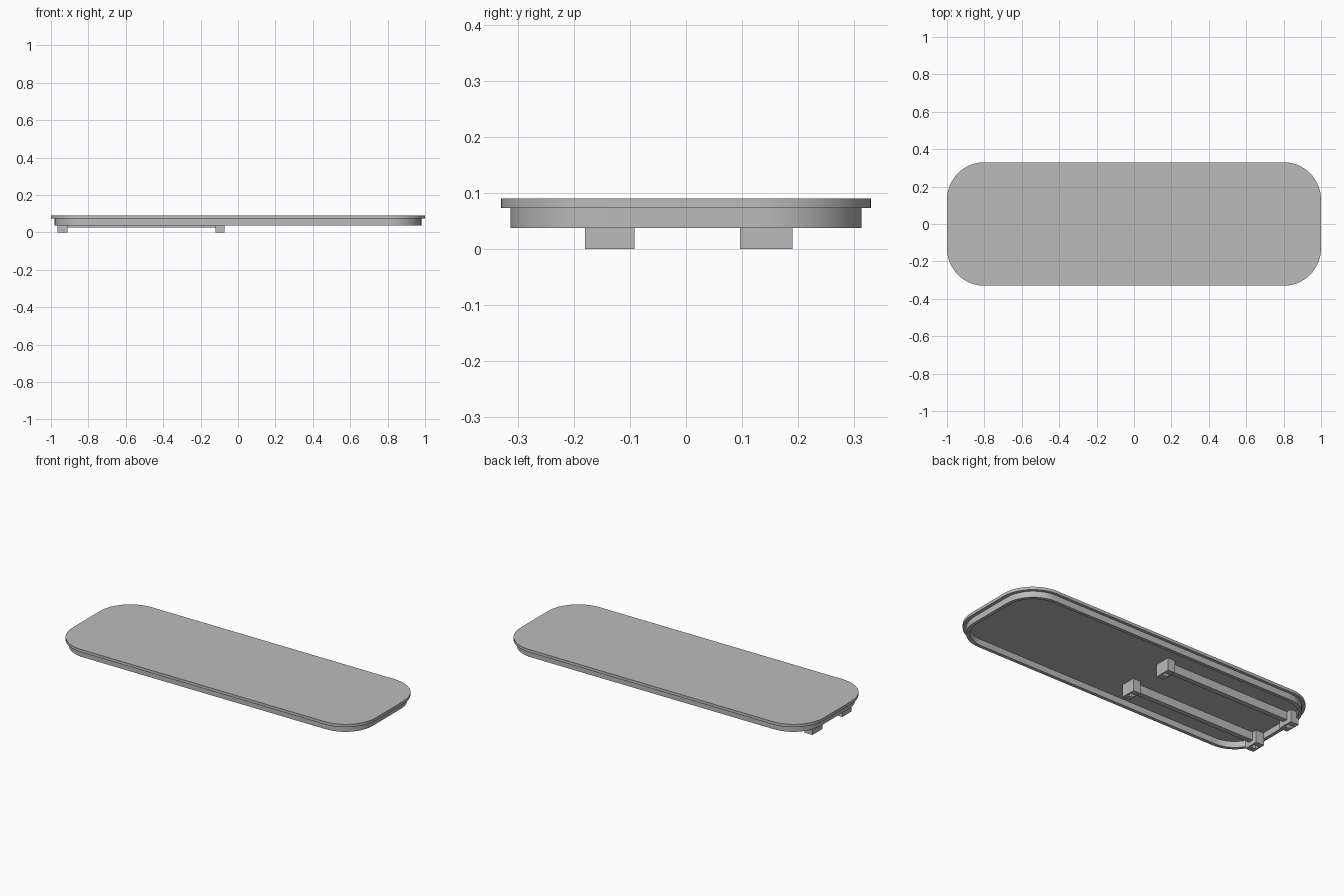
import bpy, bmesh
from math import cos, sin, pi

old = bpy.data.objects.get("Cube")
if old:
    bpy.data.objects.remove(old, do_unlink=True)

grey = bpy.data.materials.new("light_grey")
grey.use_nodes = True
colour = (0.5, 0.5, 0.5, 1)
grey.diffuse_color = colour
grey.node_tree.nodes["Principled BSDF"].inputs["Base Color"].default_value = colour


def finish(name, bm, smooth=False):
    bmesh.ops.recalc_face_normals(bm, faces=bm.faces)
    mesh = bpy.data.meshes.new(name)
    bm.to_mesh(mesh)
    bm.free()
    mesh.materials.append(grey)
    ob = bpy.data.objects.new(name, mesh)
    bpy.context.collection.objects.link(ob)
    if smooth:
        bpy.ops.object.select_all(action="DESELECT")
        ob.select_set(True)
        bpy.context.view_layer.objects.active = ob
        bpy.ops.object.shade_smooth_by_angle()
    return ob


def rounded_ring(bm, hx, hy, r, z, steps=16):
    verts = []
    for quarter, (sx, sy) in enumerate([(1, 1), (-1, 1), (-1, -1), (1, -1)]):
        for i in range(steps + 1):
            a = (quarter + i / steps) * pi / 2
            verts.append(bm.verts.new((sx * (hx - r) + r * cos(a),
                                       sy * (hy - r) + r * sin(a), z)))
    return verts


def bridge(bm, a, b):
    n = len(a)
    for i in range(n):
        j = (i + 1) % n
        bm.faces.new((a[i], a[j], b[j], b[i]))


def box(bm, x0, x1, y0, y1, z0, z1):
    verts = bmesh.ops.create_cube(bm, size=1)["verts"]
    for v in verts:
        v.co.x = x1 if v.co.x > 0 else x0
        v.co.y = y1 if v.co.y > 0 else y0
        v.co.z = z1 if v.co.z > 0 else z0


# Lid plate, stepped lip and hollow underside as one closed shell
bm = bmesh.new()
sections = [(1.0, 0.33, 0.2, 0.09), (1.0, 0.33, 0.2, 0.073),
            (0.98, 0.313, 0.18, 0.073), (0.98, 0.313, 0.18, 0.037),
            (0.96, 0.293, 0.16, 0.037), (0.96, 0.293, 0.16, 0.073)]
rings = [rounded_ring(bm, *s) for s in sections]
bm.faces.new(rings[0])
for a, b in zip(rings, rings[1:]):
    bridge(bm, a, b)
bm.faces.new(rings[-1])
finish("lid", bm, smooth=True)

# Two rails under one half, each with a socketed post at both ends
for side, y0, y1 in (("front", -0.18, -0.092), ("back", 0.096, 0.19)):
    mid = (y0 + y1) / 2
    bm = bmesh.new()
    box(bm, -0.93, -0.11, mid - 0.015, mid + 0.015, 0.025, 0.075)
    finish(side + "_rail", bm)
    for end, x0, x1 in (("outer", -0.965, -0.912), ("inner", -0.12, -0.073)):
        bm = bmesh.new()
        box(bm, x0, x1, y0, y1, 0, 0.075)
        bm.normal_update()
        bottom = min(bm.faces, key=lambda f: f.calc_center_median().z)
        bmesh.ops.inset_individual(bm, faces=[bottom], thickness=0.012)
        # Make the socket square, then push it upward
        for v in bottom.verts:
            v.co.y = mid + (0.014 if v.co.y > mid else -0.014)
        hole = bmesh.ops.extrude_discrete_faces(bm, faces=[bottom])["faces"][0]
        for v in hole.verts:
            v.co.z = 0.03
        finish(f"{side}_{end}_post", bm)
